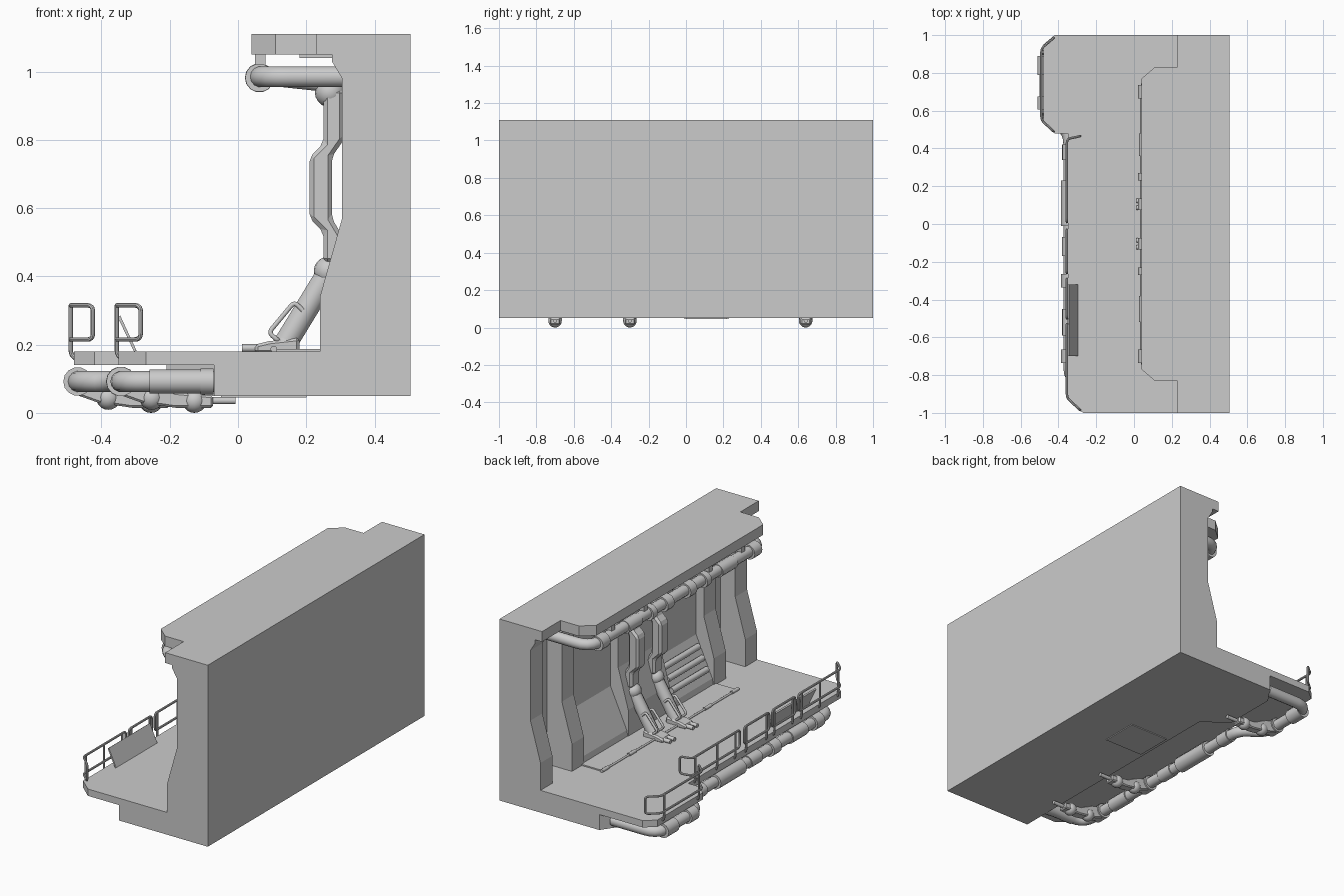
import bpy, bmesh, math
from mathutils import Vector

if "Cube" in bpy.data.objects:
    bpy.data.objects.remove(bpy.data.objects["Cube"])


def finish(name, bm, smooth=False, bevel=0):
    bmesh.ops.recalc_face_normals(bm, faces=bm.faces)
    me = bpy.data.meshes.new(name)
    bm.to_mesh(me)
    bm.free()
    ob = bpy.data.objects.new(name, me)
    bpy.context.collection.objects.link(ob)
    if bevel:
        m = ob.modifiers.new("bevel", 'BEVEL')
        m.width, m.segments = bevel, 1
    if smooth:
        shade(ob)
    return ob


def shade(ob):
    bpy.ops.object.select_all(action='DESELECT')
    ob.select_set(True)
    bpy.context.view_layer.objects.active = ob
    bpy.ops.object.shade_smooth_by_angle(angle=math.radians(40))


def prism(name, pts, lo, hi, axis='y', bevel=0):
    """Extrude an xz outline along y, or an xy outline along z."""
    bm = bmesh.new()
    place = (lambda a, b: (a, lo, b)) if axis == 'y' else (lambda a, b: (a, b, lo))
    f = bm.faces.new([bm.verts.new(place(a, b)) for a, b in pts])
    ext = bmesh.ops.extrude_face_region(bm, geom=[f])
    vs = [v for v in ext['geom'] if isinstance(v, bmesh.types.BMVert)]
    d = (0, hi - lo, 0) if axis == 'y' else (0, 0, hi - lo)
    bmesh.ops.translate(bm, verts=vs, vec=d)
    return finish(name, bm, bevel=bevel)


def box(name, x, y, z, bevel=0):
    return prism(name, [(x[0], z[0]), (x[1], z[0]), (x[1], z[1]), (x[0], z[1])], *y, bevel=bevel)


def tube(name, pts, r, bend=0.0, closed=False, sides=3):
    """Round tube along a path with filleted corners."""
    P = [Vector(p) for p in pts]
    n, path = len(P), []
    for i, p in enumerate(P):
        if bend and (closed or 0 < i < n - 1):
            a, b = P[i - 1] - p, P[(i + 1) % n] - p
            a = p + a.normalized() * min(bend, a.length * .49)
            b = p + b.normalized() * min(bend, b.length * .49)
            for k in range(6):
                t = k / 5
                path.append(a * (1 - t) ** 2 + p * 2 * t * (1 - t) + b * t * t)
        else:
            path.append(p)
    cu = bpy.data.curves.new(name, 'CURVE')
    cu.dimensions, cu.bevel_depth, cu.bevel_resolution, cu.use_fill_caps = '3D', r, sides, True
    s = cu.splines.new('POLY')
    s.points.add(len(path) - 1)
    for q, p in zip(s.points, path):
        q.co = (*p, 1)
    s.use_cyclic_u = closed
    ob = bpy.data.objects.new(name, cu)
    bpy.context.collection.objects.link(ob)
    bpy.ops.object.select_all(action='DESELECT')
    ob.select_set(True)
    bpy.context.view_layer.objects.active = ob
    bpy.ops.object.convert(target='MESH')
    shade(bpy.context.view_layer.objects.active)


def ball(name, c, r):
    bm = bmesh.new()
    bmesh.ops.create_uvsphere(bm, u_segments=16, v_segments=10, radius=r)
    bmesh.ops.translate(bm, verts=bm.verts, vec=c)
    finish(name, bm, True)


# Main shell: back wall, base, walkway and roof
box("back_wall", (.40, .505), (-1, 1), (.05, 1.11))
prism("base_slab", [(.45, -1), (-.07, -1), (-.07, .48), (-.21, .58), (-.21, .9), (-.14, 1), (.45, 1)],
      .05, .15, 'z')
prism("walkway", [(.45, -1), (-.27, -1), (-.35, -.93), (-.35, .48), (-.42, .48), (-.48, .53),
                  (-.48, .95), (-.42, 1), (.45, 1)], .14, .18, 'z')
prism("roof", [(.45, 1), (.23, 1), (.23, .83), (.11, .83), (.04, .77), (.04, -.77), (.11, -.83),
               (.23, -.83), (.23, -1), (.45, -1)], 1.05, 1.11, 'z')
box("underside_panel", (-.05, .2), (0, .22), (.045, .06))

# Wall pillars and recessed alcoves with sloping feet
pillar = [(.42, .17), (.24, .17), (.24, .34), (.305, .57), (.305, .98), (.275, 1.03), (.275, 1.06), (.42, 1.06)]
for s in (-1, 1):
    for a, b in ((.89, 1), (.6, .71)):
        prism("pillar", pillar, min(s * a, s * b), max(s * a, s * b))
prism("centre_pillar", pillar, -.19, .19)
prism("alcove_wall", [(.42, .17), (.24, .17), (.25, .22), (.355, .45), (.355, 1.06), (.42, 1.06)], -.62, .62)
box("ceiling_panel", (.18, .28), (-.6, .6), (1.04, 1.055))

# Floor plate with hinge rod and knuckles
box("floor_plate", (.11, .26), (-.62, .62), (.17, .187))
tube("hinge_rod", [(.105, -.63, .186), (.105, .63, .186)], .006)
for y in (-.6, -.35, .35, .6):
    tube("hinge_knuckle", [(.105, y - .03, .187), (.105, y + .03, .187)], .01)

# Horizontal bars on one alcove slope
for i in range(3):
    x, z = .265 + i * .027, .28 + i * .06
    tube("alcove_bar", [(x, -.57, z), (x, -.24, z)], .018)

# Twin central conduits: column, joint, sloping leg, handle and foot
column = [(.25, .44), (.25, .53), (.21, .57), (.21, .75), (.25, .79), (.25, .95), (.31, .95), (.31, .80),
          (.275, .75), (.275, .57), (.305, .52), (.305, .44)]
for y in (-.105, .105):
    prism("conduit_column", column, y - .04, y + .04, bevel=.012)
    ball("conduit_top_joint", (.27, y, .94), .045)
    ball("conduit_knee", (.265, y, .415), .043)
    tube("conduit_leg", [(.265, y, .41), (.14, y, .205)], .036)
    tube("leg_handle", [(.19, y - .03, .30), (.165, y - .03, .325), (.09, y - .03, .235), (.12, y - .03, .21),
                        (.12, y + .03, .21), (.09, y + .03, .235), (.165, y + .03, .325),
                        (.19, y + .03, .30)], .007, .015)
    prism("conduit_foot", [(.18, .175), (.05, .175), (.05, .20), (.09, .21), (.18, .22)],
          y - .04, y + .04, bevel=.008)
    for d in (-.018, .018):
        tube("foot_toe", [(.07, y + d, .19), (.012, y + d, .19)], .012)
    ball("foot_ankle", (.14, y, .205), .036)

# Overhead pipe with collars and hangers
tube("overhead_pipe", [(.42, .79, .985), (.063, .79, .985), (.063, -.79, .985), (.42, -.79, .985)],
     .031, .09, sides=5)
for y, h, r in ((.70, .035, .042), (.42, .06, .037), (.25, .02, .042), (.105, .03, .043), (-.105, .03, .043),
                (-.25, .02, .042), (-.45, .07, .037), (-.70, .035, .042)):
    tube("overhead_collar", [(.063, y - h, .982), (.063, y + h, .982)], r, sides=5)
for y in (-.105, .105):
    tube("overhead_branch", [(.07, y, .985), (.3, y, .96)], .025)
for y in (-.6, -.3, .3, .6):
    box("pipe_hanger", (.05, .08), (y - .015, y + .015), (.99, 1.055))

# Lower pipe following the walkway edge
tube("lower_pipe", [(-.07, -.84, .092), (-.343, -.84, .092), (-.343, .50, .092), (-.47, .56, .092),
                    (-.47, .93, .092), (-.18, .93, .092)], .031, .08, sides=5)
for x, y, h, r in ((-.343, -.70, .035, .043), (-.343, -.52, .07, .038), (-.343, -.30, .035, .043),
                   (-.343, -.12, .05, .037), (-.343, .11, .12, .044), (-.343, .38, .04, .038),
                   (-.47, .64, .035, .042), (-.47, .84, .05, .042)):
    tube("lower_collar", [(x, y - h, .092), (x, y + h, .092)], r, sides=5)
tube("lower_pipe_sleeve", [(-.26, -.84, .092), (-.11, -.84, .092)], .036, sides=5)
tube("lower_pipe_flange", [(-.11, -.84, .092), (-.072, -.84, .092)], .039, sides=5)

# Support brackets under the base
for x, y in ((-.343, -.70), (-.343, -.30), (-.47, .64)):
    prism("bracket_arm", [(x - .01, .055), (x + .06, .03), (x + .16, .015), (x + .27, .015), (x + .27, .05),
                          (x + .16, .06), (x + .08, .10), (x, .12)], y - .027, y + .027, bevel=.006)
    ball("bracket_joint", (x + .215, y, .036), .036)
    ball("bracket_joint", (x + .09, y, .045), .036)
    tube("bracket_tip", [(x + .2, y, .036), (x + .335, y, .036)], .011)

# Guard rails: closed loops with bent ends, plus posts
def rail(plan, posts):
    loop = [(x, y, .315) for x, y in plan] + [(x, y, .215) for x, y in reversed(plan)]
    tube("guard_rail", loop, .0065, .02, True, 2)
    for x, y in posts:
        tube("rail_post", [(x, y, .315), (x, y, .17), (x + .02, y, .155)], .0065, .015, sides=2)


rail([(-.425, .985), (-.49, .93), (-.49, .55), (-.425, .49)], [(-.49, .90), (-.49, .58)])
rail([(-.285, .465), (-.355, .45), (-.355, .01)], [(-.355, .42), (-.355, .22), (-.355, .05)])
rail([(-.355, -.03), (-.355, -.26)], [(-.355, -.05), (-.355, -.24)])
rail([(-.355, -.29), (-.355, -.50)], [(-.355, -.31), (-.355, -.48)])
rail([(-.355, -.53), (-.355, -.92), (-.285, -.985)], [(-.355, -.56), (-.355, -.73), (-.355, -.9)])

# Tilted panel leaning on the rail
prism("leaning_panel", [(-.352, .28), (-.345, .285), (-.297, .182), (-.305, .18)], -.70, -.32)
